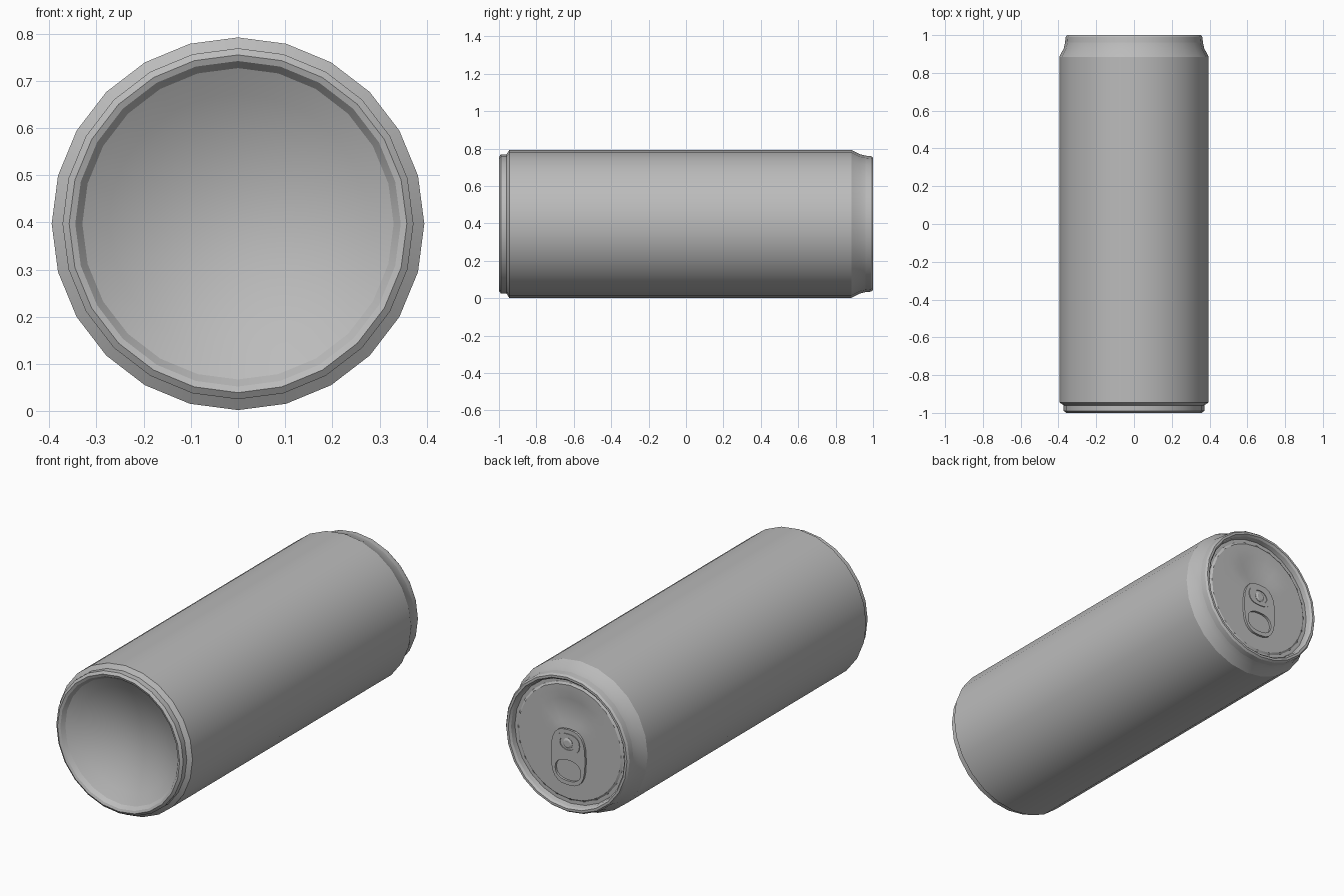
import bpy, bmesh
from math import sin, cos, pi, radians, sqrt, copysign

cube = bpy.data.objects.get("Cube")
if cube:
    bpy.data.objects.remove(cube, do_unlink=True)

SIDES = 24
AXIS_Z = 0.397      # height of the can's axis
RADIUS = 0.395

metal = bpy.data.materials.new("plain grey metal")
metal.use_nodes = True
GREY = (0.5, 0.5, 0.5, 1)
metal.diffuse_color = GREY
metal.node_tree.nodes["Principled BSDF"].inputs["Base Color"].default_value = GREY


def finish(name, bm, angle=25):
    mesh = bpy.data.meshes.new(name)
    bm.to_mesh(mesh)
    bm.free()
    mesh.materials.append(metal)
    ob = bpy.data.objects.new(name, mesh)
    bpy.context.collection.objects.link(ob)
    bpy.ops.object.select_all(action="DESELECT")
    ob.select_set(True)
    bpy.context.view_layer.objects.active = ob
    bpy.ops.object.shade_smooth_by_angle(angle=radians(angle))
    return ob


def lathe(profile, sides=SIDES):
    """Turn (radius, y) points, listed along the outer skin, about the can's axis."""
    bm = bmesh.new()
    rings = []
    for r, y in profile:
        n = sides if r > 0 else 1
        rings.append([bm.verts.new((r * sin(2 * pi * i / sides), y,
                                    AXIS_Z + r * cos(2 * pi * i / sides)))
                      for i in range(n)])
    for a, b in zip(rings, rings[1:]):
        for i in range(sides):
            j = (i + 1) % sides
            corners = [a[i % len(a)], a[j % len(a)], b[j % len(b)], b[i % len(b)]]
            bm.faces.new(list(dict.fromkeys(corners)))
    return bm


def oval(bm, half_w, half_h, z, y, power, count=24):
    """Loop of vertices on a superellipse facing along y."""
    def soft(v):
        return copysign(abs(v) ** (2 / power), v)
    return [bm.verts.new((half_w * soft(sin(2 * pi * i / count)), y,
                          AXIS_Z + z + half_h * soft(cos(2 * pi * i / count))))
            for i in range(count)]


def plate(name, outer, inner, y0, y1):
    """Flat oval plate with an oval hole; each oval is (half_w, half_h, z, power)."""
    bm = bmesh.new()
    loops = [oval(bm, *o[:3], y, o[3])
             for o, y in ((outer, y0), (outer, y1), (inner, y1), (inner, y0))]
    for a, b in zip(loops, loops[1:] + loops[:1]):
        for i in range(len(a)):
            j = (i + 1) % len(a)
            bm.faces.new((a[i], a[j], b[j], b[i]))
    bmesh.ops.recalc_face_normals(bm, faces=bm.faces)
    return finish(name, bm)


# Hollow base dome
dome_r, dome_depth = 0.33, 0.1
dome = [(dome_r * k / 6, -0.975 + dome_depth * (1 - (k / 6) ** 2)) for k in range(7)]
finish("base_dome", lathe(dome))

# Foot ring around the dome
finish("base_foot", lathe([(dome_r, -0.975), (0.345, -0.995), (0.358, -1.0),
                           (0.372, -0.99), (0.372, -0.96)]))

# Wall with its bevelled ends
finish("can_wall", lathe([(0.372, -0.96), (RADIUS, -0.945), (RADIUS, 0.885),
                          (0.372, 0.93), (0.365, 0.96)]))

# Rolled rim at the lid end
finish("lid_rim", lathe([(0.365, 0.96), (0.362, 0.99), (0.354, 1.0), (0.342, 1.0),
                         (0.333, 0.99), (0.328, 0.965)]))

# Sunken lid, dented where the mouth opens
bm = lathe([(0.328, 0.965), (0.31, 0.965)]
           + [(0.3 * (1 - k / 8), 0.972) for k in range(9)])
for v in bm.verts:
    d = sqrt((v.co.x / 0.14) ** 2 + ((v.co.z - AXIS_Z - 0.16) / 0.11) ** 2)
    if d < 1:
        v.co.y -= 0.012 * (1 - d * d)
finish("lid_panel", bm)

# Pull tab with a finger hole, and the rivet that holds it
plate("pull_tab", (0.1, 0.147, -0.075, 2.8), (0.075, 0.055, -0.145, 2.3), 0.977, 0.989)
plate("rivet_surround", (0.07, 0.05, 0.0, 2.5), (0.045, 0.035, 0.0, 2), 0.987, 0.993)
finish("rivet", lathe([(0.028, 0.97), (0.028, 0.991), (0.018, 0.996), (0, 0.996)], 12))
